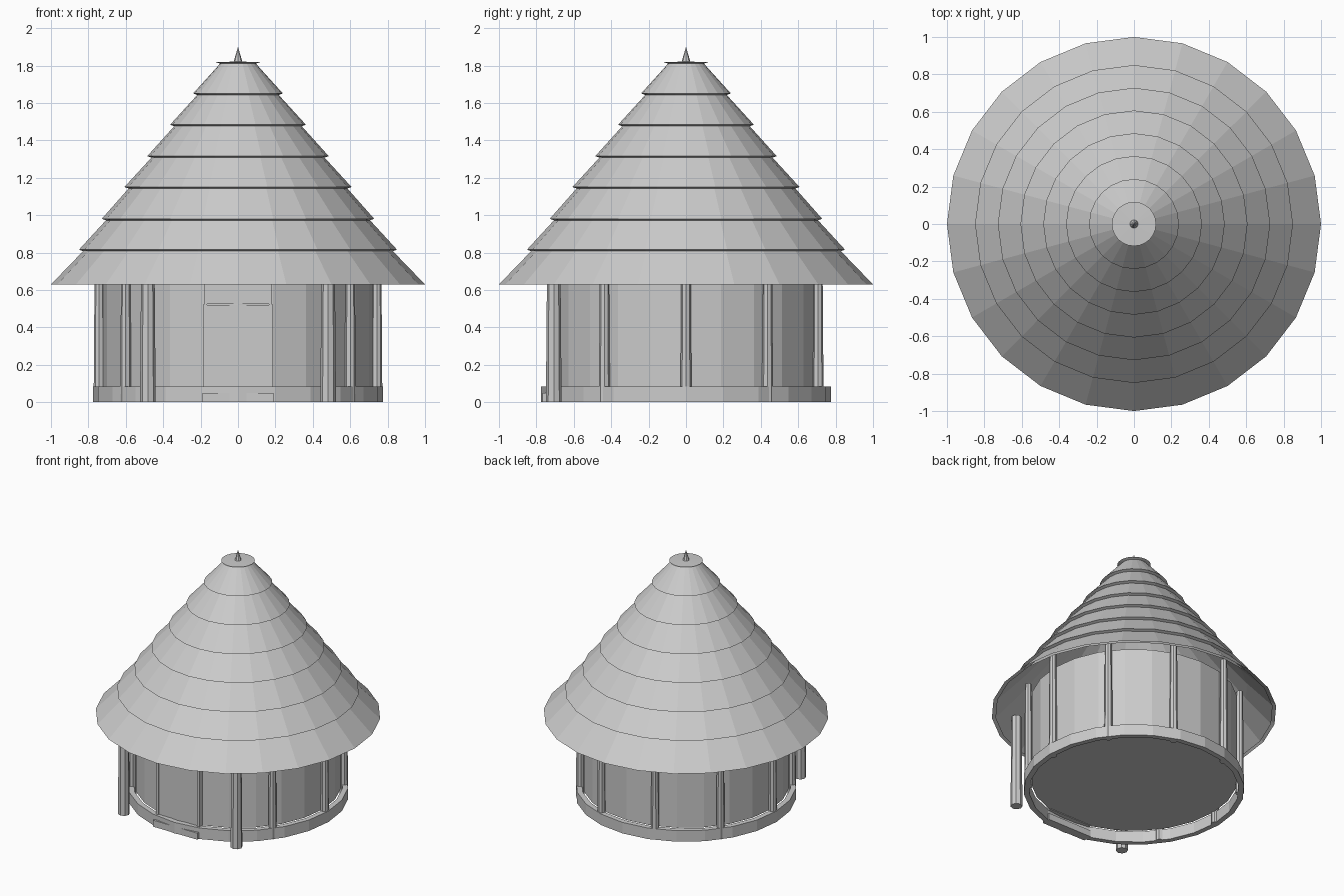
import bpy, bmesh, math
from math import sin, cos, pi

if "Cube" in bpy.data.objects:
    bpy.data.objects.remove(bpy.data.objects["Cube"])

grey = bpy.data.materials.new("grey")
grey.diffuse_color = (0.6, 0.6, 0.6, 1)
grey.use_nodes = True
grey.node_tree.nodes["Principled BSDF"].inputs["Base Color"].default_value = grey.diffuse_color


def finish(bm, name):
    bmesh.ops.remove_doubles(bm, verts=bm.verts, dist=1e-5)
    bmesh.ops.recalc_face_normals(bm, faces=bm.faces)
    me = bpy.data.meshes.new(name)
    bm.to_mesh(me)
    bm.free()
    me.materials.append(grey)
    ob = bpy.data.objects.new(name, me)
    bpy.context.collection.objects.link(ob)
    return ob


def lathe(name, profile, closed, sides=24):
    """Revolve (radius, z) points around the z axis."""
    bm = bmesh.new()
    rings = [[bm.verts.new((r * cos(2 * pi * i / sides), r * sin(2 * pi * i / sides), z))
              for i in range(sides)] if r > 0 else [bm.verts.new((0, 0, z))] * sides
             for r, z in profile]
    pairs = list(zip(rings, rings[1:]))
    if closed:
        pairs.append((rings[-1], rings[0]))
    for a, b in pairs:
        for i in range(sides):
            j = (i + 1) % sides
            corners = list(dict.fromkeys((a[i], a[j], b[j], b[i])))
            if len(corners) > 2:
                bm.faces.new(corners)
    return finish(bm, name)


def post(name, x, y, r_low, r_top, height):
    ob = lathe(name, [(0, 0), (r_low, 0), (r_top, height), (0, height)], False, 8)
    ob.location = (x, y, 0)


def box(name, x0, x1, y0, y1, z0, z1):
    bm = bmesh.new()
    bmesh.ops.create_cube(bm, size=1)
    for v in bm.verts:
        v.co = ((x0, x1)[v.co.x > 0], (y0, y1)[v.co.y > 0], (z0, z1)[v.co.z > 0])
    finish(bm, name)


# Tiered thatch roof: stepped outside, plain cone inside
tiers = [(1.0, 0.63), (0.85, 0.82), (0.728, 0.985), (0.607, 1.155),
         (0.485, 1.32), (0.363, 1.488), (0.24, 1.655), (0.118, 1.822)]
outer = [tiers[0]]
for r, z in tiers[1:]:
    outer += [(r - 0.022, z - 0.012), (r, z - 0.004)]
lathe("roof", outer + [(0, 1.822), (0, 1.76), (0.795, 0.82), (0.975, 0.63)], False)

# Roof tip
lathe("roof_spike", [(0, 1.815), (0.025, 1.815), (0, 1.9)], False, 8)

# Round wall with floor, open under the roof
lathe("wall", [(0, 0.085), (0.725, 0.085), (0.725, 0.72), (0.70, 0.72), (0.70, 0.10), (0, 0.10)], False)

# Base ring
lathe("base_ring", [(0.774, 0), (0.774, 0.085), (0.735, 0.085), (0.735, 0)], True)

# Wall posts, leaving the entrance free
for k in range(10):
    if k not in (7, 8):
        a = k * pi / 5
        post("wall_post", 0.742 * cos(a), 0.742 * sin(a), 0.03, 0.024, 0.82)

# Entrance: porch posts, door, jambs, lintel panel and sill
for s in (-1, 1):
    post("porch_post", s * 0.482, -0.707, 0.042, 0.036, 0.72)
    box("door_jamb", s * 0.175 - 0.01, s * 0.175 + 0.01, -0.735, -0.69, 0.08, 0.525)
box("door", -0.17, 0.17, -0.727, -0.69, 0.08, 0.52)
box("door_lintel", -0.18, 0.18, -0.73, -0.69, 0.525, 0.70)
box("door_sill", -0.19, 0.19, -0.768, -0.70, 0.0, 0.05)
